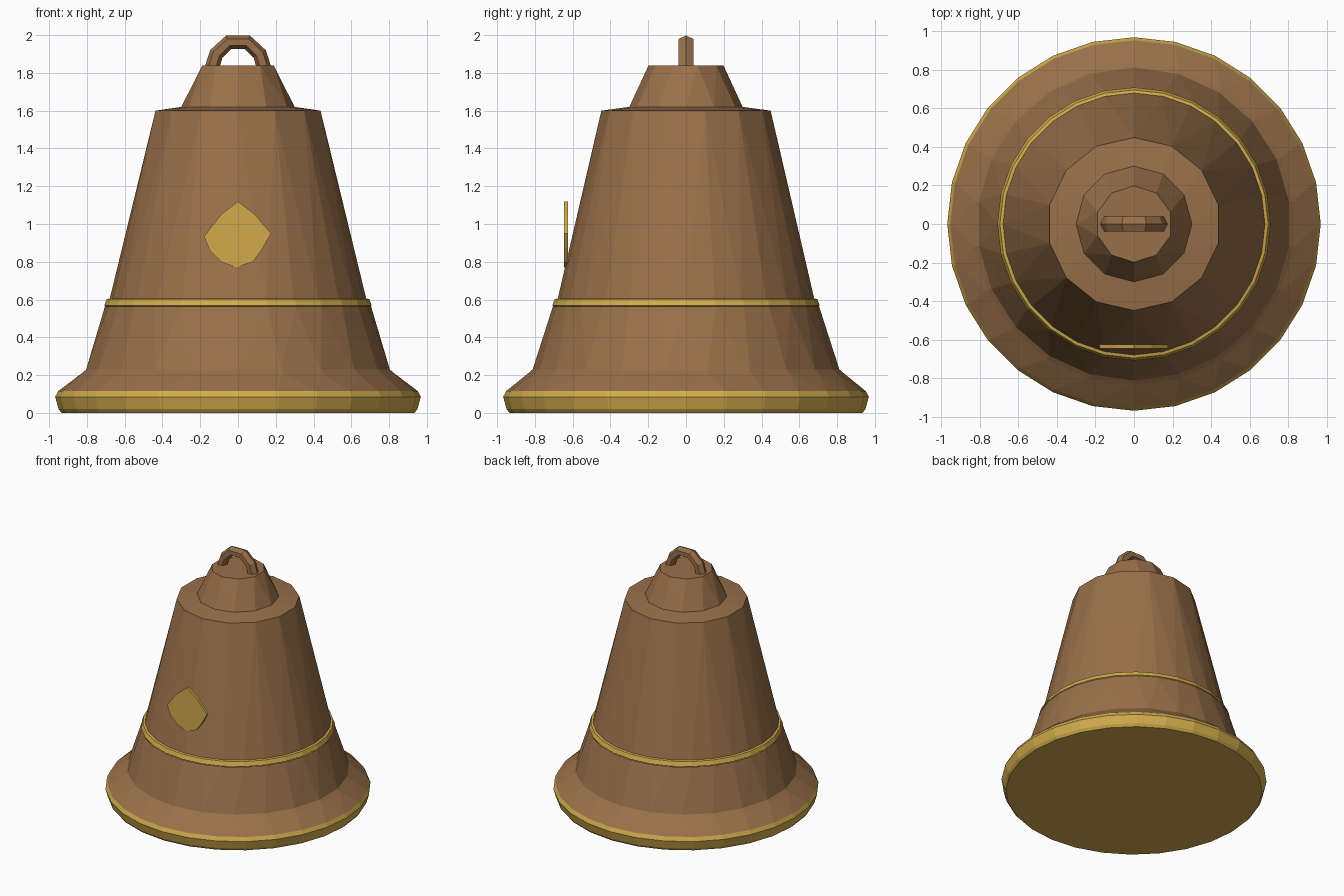
import bpy, bmesh
from math import cos, sin, pi
from mathutils import Vector

if "Cube" in bpy.data.objects:
    bpy.data.objects.remove(bpy.data.objects["Cube"], do_unlink=True)


def material(name, colour):
    m = bpy.data.materials.new(name)
    m.use_nodes = True
    m.diffuse_color = colour
    m.node_tree.nodes["Principled BSDF"].inputs["Base Color"].default_value = colour
    return m


bronze = material("warm bronze", (0.318, 0.162, 0.068, 1))
gold = material("gold trim", (0.638, 0.407, 0.073, 1))


def add_object(name, bm, mat):
    me = bpy.data.meshes.new(name)
    bm.to_mesh(me)
    bm.free()
    me.materials.append(mat)
    ob = bpy.data.objects.new(name, me)
    bpy.context.collection.objects.link(ob)
    return ob


def section(bm, low, high, bottom=False, top=False):
    """Faceted skin between two rings (radius, height, sides); caps are optional."""
    part = bmesh.new()
    for radius, z, sides in (low, high):
        for i in range(sides):
            a = 2 * pi * i / sides + pi / 2
            part.verts.new((radius * cos(a), radius * sin(a), z))
    bmesh.ops.convex_hull(part, input=part.verts)
    part.normal_update()
    caps = [f for f in part.faces if (f.normal.z > 0.999 and not top)
            or (f.normal.z < -0.999 and not bottom)]
    bmesh.ops.delete(part, geom=caps, context='FACES_ONLY')
    me = bpy.data.meshes.new("section")
    part.to_mesh(me)
    part.free()
    bm.from_mesh(me)
    bpy.data.meshes.remove(me)


def turned(name, rings, mat, bottom=False, top=False):
    bm = bmesh.new()
    last = len(rings) - 2
    for i in range(last + 1):
        section(bm, rings[i], rings[i + 1], bottom and i == 0, top and i == last)
    bmesh.ops.remove_doubles(bm, verts=bm.verts, dist=0.0005)
    return add_object(name, bm, mat)


# Bell from the lip upwards
turned("lip_rim", [(0.935, 0, 28), (0.95, 0.02, 28), (0.968, 0.085, 28), (0.952, 0.115, 28)],
       gold, bottom=True)
turned("flared_lip", [(0.952, 0.115, 28), (0.835, 0.21, 22), (0.812, 0.23, 22)], bronze)
turned("skirt", [(0.812, 0.23, 22), (0.705, 0.562, 28)], bronze)
turned("waist_band", [(0.7, 0.562, 28), (0.708, 0.568, 28), (0.695, 0.602, 28), (0.678, 0.606, 28)], gold)
turned("body", [(0.68, 0.6, 28), (0.448, 1.6, 14), (0.3, 1.62, 12)], bronze)
turned("crown", [(0.3, 1.62, 12), (0.198, 1.84, 10)], bronze, top=True)

# Front medallion: thin irregular diamond plate
outline = [(0, 1.12), (-0.09, 1.05), (-0.18, 0.935), (-0.15, 0.86), (-0.09, 0.8), (-0.01, 0.77),
           (0.08, 0.8), (0.13, 0.87), (0.175, 0.95), (0.09, 1.05)]
bm = bmesh.new()
plate = bm.faces.new([bm.verts.new((x, -0.645, z)) for x, z in outline])
ext = bmesh.ops.extrude_face_region(bm, geom=[plate])
moved = [v for v in ext["geom"] if isinstance(v, bmesh.types.BMVert)]
bmesh.ops.translate(bm, verts=moved, vec=(0, 0.02, 0))
bmesh.ops.recalc_face_normals(bm, faces=bm.faces)
add_object("medallion", bm, gold)

# Hanging loop on the crown: six-sided bar swept along an arch
path = [(-0.14, 1.82), (-0.115, 1.9), (-0.05, 1.962), (0.05, 1.962), (0.115, 1.9), (0.14, 1.82)]
bm = bmesh.new()
rings = []
for i, (x, z) in enumerate(path):
    a, b = path[max(i - 1, 0)], path[min(i + 1, len(path) - 1)]
    along = Vector((b[0] - a[0], 0, b[1] - a[1])).normalized()
    out = Vector((-along.z, 0, along.x))
    rings.append([bm.verts.new(Vector((x, 0, z)) + out * (0.038 * cos(k * pi / 3))
                               + Vector((0, 0.045 * sin(k * pi / 3), 0))) for k in range(6)])
for r, s in zip(rings, rings[1:]):
    for k in range(6):
        n = (k + 1) % 6
        bm.faces.new((r[k], r[n], s[n], s[k]))
for end in (rings[0], rings[-1]):
    bm.faces.new(end)
bmesh.ops.recalc_face_normals(bm, faces=bm.faces)
add_object("hanging_loop", bm, bronze)
